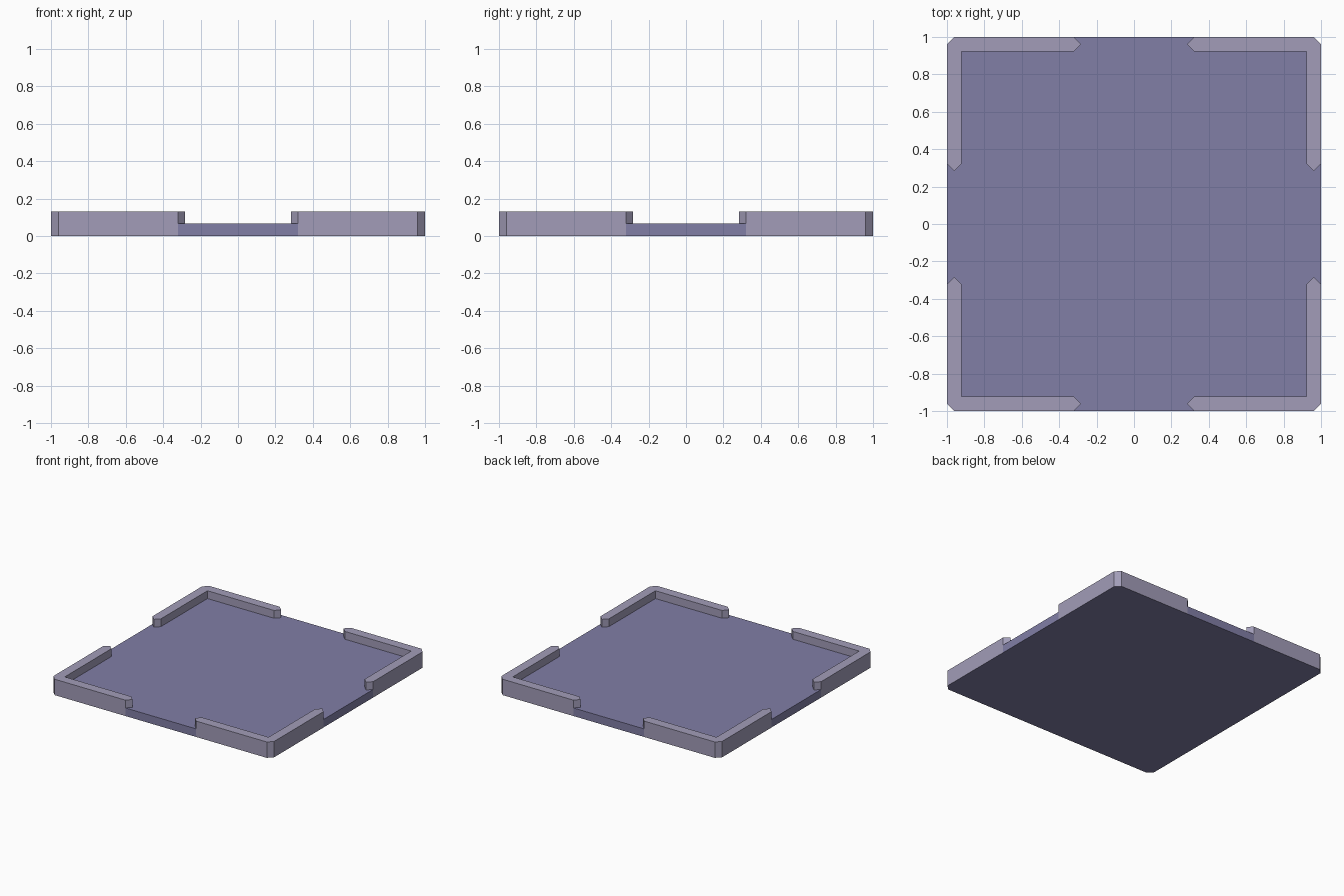
import bpy, bmesh

if "Cube" in bpy.data.objects:
    bpy.data.objects.remove(bpy.data.objects["Cube"])

FLOOR_Z, WALL_Z = 0.066, 0.13

# One corner wall seen from above: chamfered outside, then pointed ends and inside
OUTER = [(1, .321), (1, .961), (.961, 1), (.321, 1)]
INNER = [(.283, .961), (.321, .923), (.923, .923), (.923, .321), (.961, .283)]


def turn(points, n):
    for _ in range(n):
        points = [(-y, x) for x, y in points]
    return points


def material(name, color):
    mat = bpy.data.materials.new(name)
    mat.diffuse_color = (*color, 1)
    mat.use_nodes = True
    mat.node_tree.nodes["Principled BSDF"].inputs["Base Color"].default_value = mat.diffuse_color
    return mat


bm = bmesh.new()
cache = {}


def vert(p, z):
    key = (round(p[0], 4), round(p[1], 4), z)
    if key not in cache:
        cache[key] = bm.verts.new(key)
    return cache[key]


def cap(points, z, mat):
    bm.faces.new([vert(p, z) for p in points]).material_index = mat


def side(a, b, z0, z1, mat):
    bm.faces.new([vert(a, z0), vert(b, z0), vert(b, z1), vert(a, z1)]).material_index = mat


bottom, floor = [], []
for n in range(4):
    outer, inner = turn(OUTER, n), turn(INNER, n)
    loop = outer + inner
    # raised corner wall
    for a, b in zip(loop, loop[1:] + loop[:1]):
        side(a, b, FLOOR_Z, WALL_Z, 1)
    cap(loop, WALL_Z, 1)
    # slab edge below the wall, then below the gap
    for a, b in zip(outer, outer[1:]):
        side(a, b, 0, FLOOR_Z, 1)
    side(outer[-1], turn(OUTER, n + 1)[0], 0, FLOOR_Z, 0)
    bottom += outer
    floor += [outer[0]] + inner[::-1] + [outer[-1]]

# slab underside and recessed floor
cap(bottom[::-1], 0, 0)
cap(floor, FLOOR_Z, 0)
bmesh.ops.recalc_face_normals(bm, faces=bm.faces)

mesh = bpy.data.meshes.new("floor_tray")
bm.to_mesh(mesh)
bm.free()
mesh.materials.append(material("floor_purple", (.22, .21, .38)))
mesh.materials.append(material("wall_lilac", (.36, .335, .48)))
tray = bpy.data.objects.new("floor_tray", mesh)
bpy.context.collection.objects.link(tray)
